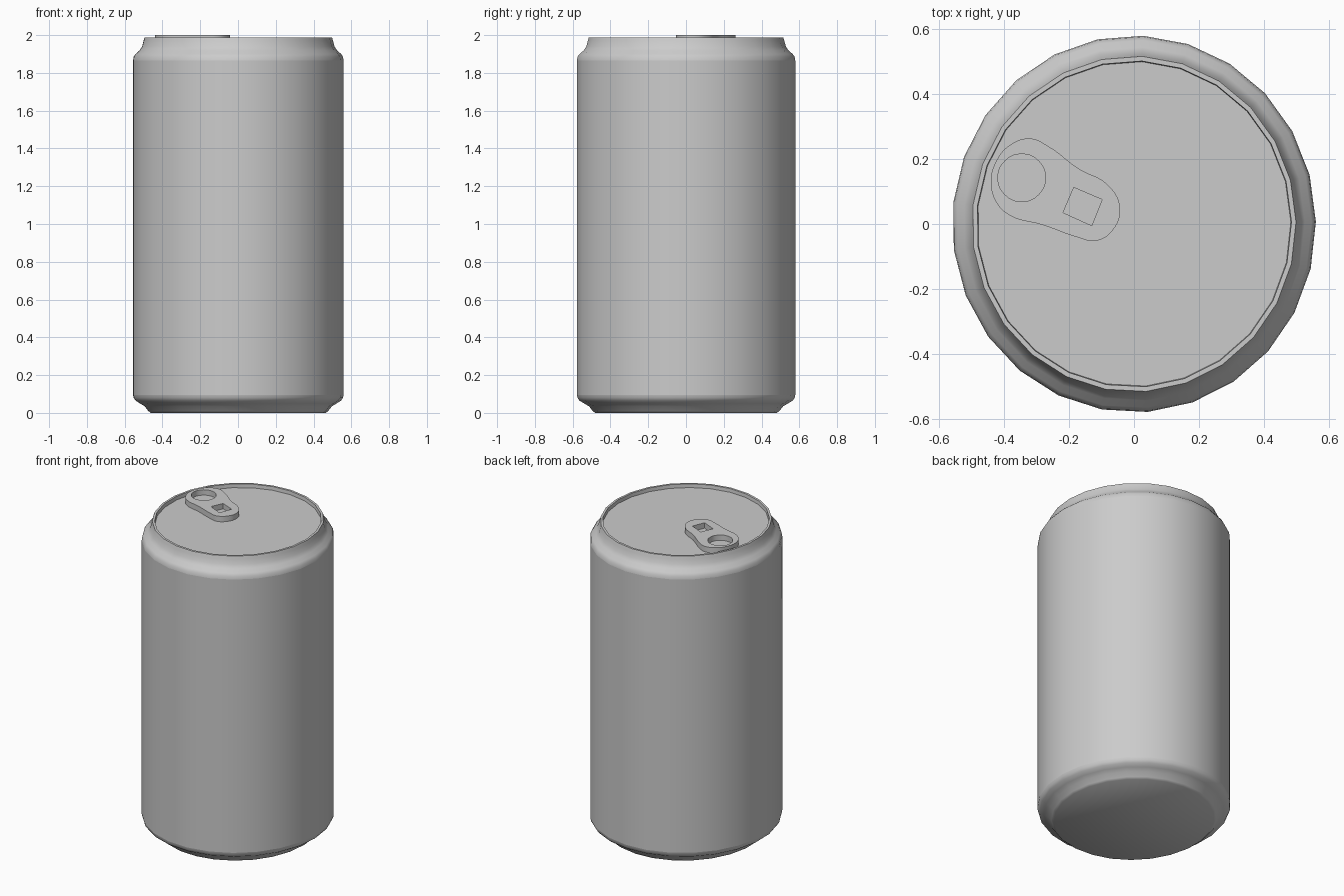
import bpy, bmesh, math

cube = bpy.data.objects.get("Cube")
if cube:
    bpy.data.objects.remove(cube, do_unlink=True)

SIDES = 25
STRETCH = 1.036          # the can is slightly wider along y
LID_Z = 1.965

metal = bpy.data.materials.new("plain grey metal")
metal.use_nodes = True
grey = (0.6, 0.6, 0.6, 1)
metal.diffuse_color = grey
metal.node_tree.nodes["Principled BSDF"].inputs["Base Color"].default_value = grey


def finish(obj, angle):
    """Give an object its colour and smooth shading with sharp edges kept."""
    obj.data.materials.clear()
    obj.data.materials.append(metal)
    bpy.ops.object.select_all(action='DESELECT')
    obj.select_set(True)
    bpy.context.view_layer.objects.active = obj
    bpy.ops.object.shade_smooth_by_angle(angle=math.radians(angle))


def lathe(name, profile, cap_start=False, cap_end=False):
    """Turn (radius, height) points into a many-sided can part."""
    bm = bmesh.new()
    rings = []
    for r, z in profile:
        ring = []
        for i in range(SIDES):
            a = math.tau * i / SIDES + math.radians(0.7)
            ring.append(bm.verts.new((r * math.cos(a), r * STRETCH * math.sin(a), z)))
        rings.append(ring)
    for low, high in zip(rings, rings[1:]):
        for i in range(SIDES):
            j = (i + 1) % SIDES
            bm.faces.new((low[i], low[j], high[j], high[i]))
    if cap_start:
        bm.faces.new(rings[0][::-1])
    if cap_end:
        bm.faces.new(rings[-1])
    mesh = bpy.data.meshes.new(name)
    bm.to_mesh(mesh)
    bm.free()
    obj = bpy.data.objects.new(name, mesh)
    bpy.context.collection.objects.link(obj)
    finish(obj, 40)
    return obj


# Base, side wall, and shoulder with rim and sunken lid
lathe("base", [(0.465, 0), (0.478, 0.01), (0.497, 0.035), (0.522, 0.05),
               (0.546, 0.065), (0.556, 0.08), (0.559, 0.095)], cap_start=True)
lathe("side_wall", [(0.559, 0.095), (0.559, 1.865)])
lathe("shoulder_and_lid", [(0.559, 1.865), (0.556, 1.885), (0.546, 1.9), (0.525, 1.918),
                           (0.511, 1.94), (0.503, 1.97), (0.498, 1.988),
                           (0.484, 1.988), (0.482, LID_Z)], cap_end=True)

# Pull tab: a filled flat curve with a round and a square hole
curve = bpy.data.curves.new("pull_tab", 'CURVE')
curve.dimensions = '2D'
curve.fill_mode = 'BOTH'
curve.extrude = (2 - LID_Z) / 2
curve.resolution_u = 5


def add_loop(points, handle):
    spline = curve.splines.new('BEZIER')
    spline.bezier_points.add(len(points) - 1)
    spline.use_cyclic_u = True
    for bp, (x, y) in zip(spline.bezier_points, points):
        bp.co = (x, y, 0)
        bp.handle_left_type = bp.handle_right_type = handle


outline = [(-0.44, 0.13), (-0.425, 0.19), (-0.385, 0.24), (-0.32, 0.263), (-0.265, 0.24),
           (-0.17, 0.17), (-0.08, 0.12), (-0.043, 0.05), (-0.07, -0.025),
           (-0.12, -0.052), (-0.17, -0.042), (-0.28, -0.003), (-0.385, 0.028), (-0.425, 0.07)]
add_loop(outline, 'AUTO')
add_loop([(-0.345 + 0.073 * math.cos(math.tau * i / 8),
           0.142 + 0.073 * math.sin(math.tau * i / 8)) for i in range(8)], 'AUTO')
add_loop([(-0.185, 0.112), (-0.098, 0.075), (-0.13, -0.005), (-0.218, 0.035)], 'VECTOR')

tab = bpy.data.objects.new("pull_tab", curve)
bpy.context.collection.objects.link(tab)
tab.location.z = (2 + LID_Z) / 2
bpy.ops.object.select_all(action='DESELECT')
tab.select_set(True)
bpy.context.view_layer.objects.active = tab
bpy.ops.object.convert(target='MESH')
finish(bpy.context.view_layer.objects.active, 30)
